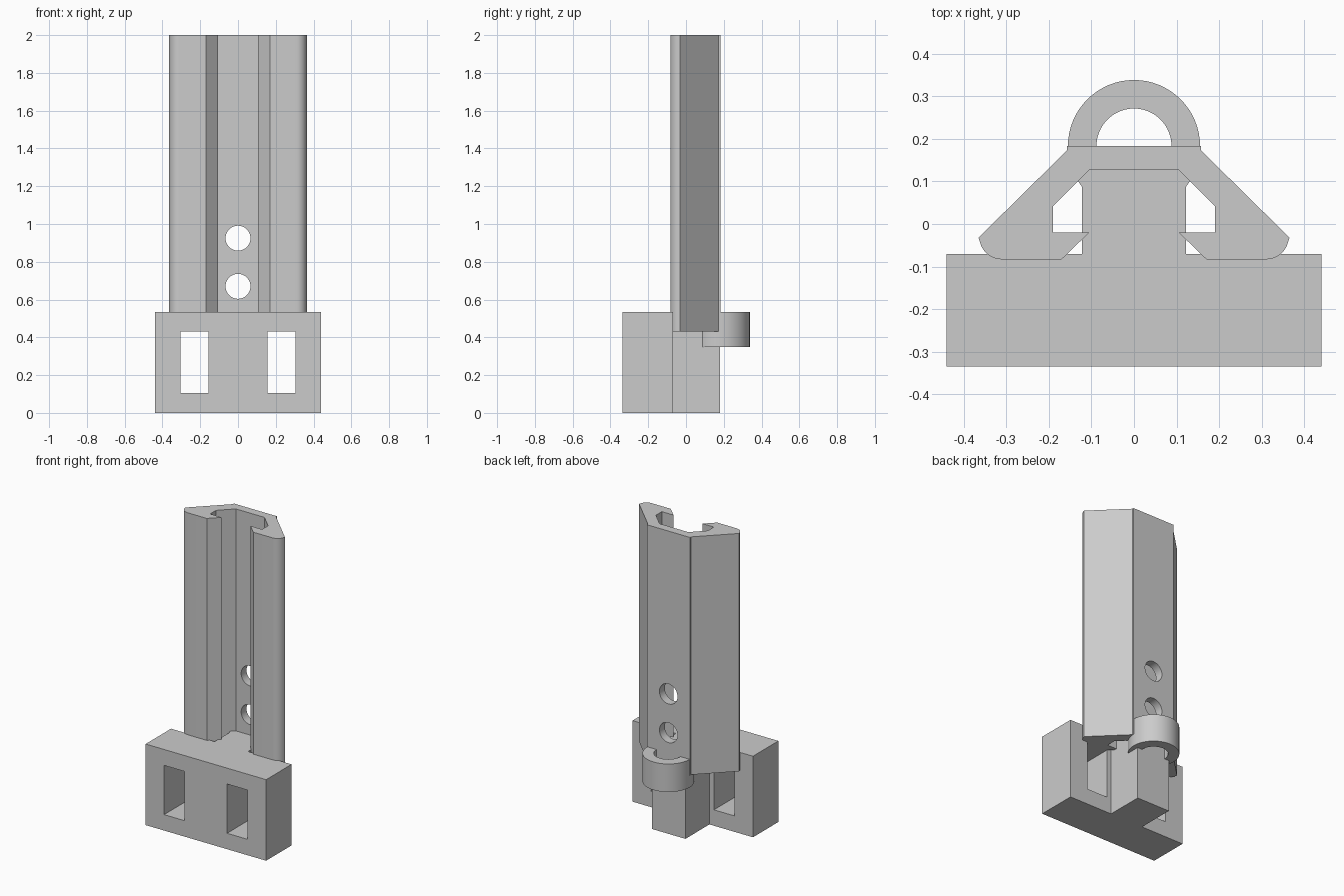
import bpy, bmesh, math

cube = bpy.data.objects.get("Cube")
if cube:
    bpy.data.objects.remove(cube, do_unlink=True)

grey = bpy.data.materials.new("plain grey")
grey.use_nodes = True
colour = (0.6, 0.6, 0.6, 1)
grey.diffuse_color = colour
grey.node_tree.nodes["Principled BSDF"].inputs["Base Color"].default_value = colour


def prism(name, outline, z0, z1):
    """Extrude an xy outline from z0 up to z1."""
    bm = bmesh.new()
    face = bm.faces.new([bm.verts.new((x, y, z0)) for x, y in outline])
    top = bmesh.ops.extrude_face_region(bm, geom=[face])["geom"]
    bmesh.ops.translate(bm, vec=(0, 0, z1 - z0),
                        verts=[v for v in top if isinstance(v, bmesh.types.BMVert)])
    bmesh.ops.recalc_face_normals(bm, faces=bm.faces)
    mesh = bpy.data.meshes.new(name)
    bm.to_mesh(mesh)
    bm.free()
    mesh.materials.append(grey)
    obj = bpy.data.objects.new(name, mesh)
    bpy.context.collection.objects.link(obj)
    return obj


def box(name, x0, x1, y0, y1, z0, z1):
    return prism(name, [(x0, y0), (x1, y0), (x1, y1), (x0, y1)], z0, z1)


def circle(radius, y=0, count=64):
    steps = [2 * math.pi * i / count for i in range(count)]
    return [(radius * math.cos(a), y + radius * math.sin(a)) for a in steps]


def cut(obj, cutter, keep=False):
    """Subtract the cutter and apply the result."""
    mod = obj.modifiers.new("cut", "BOOLEAN")
    mod.operation, mod.solver, mod.object = "DIFFERENCE", "EXACT", cutter
    bpy.context.view_layer.objects.active = obj
    bpy.ops.object.modifier_apply(modifier=mod.name)
    if not keep:
        bpy.data.objects.remove(cutter, do_unlink=True)


def smooth(obj):
    bpy.ops.object.select_all(action="DESELECT")
    obj.select_set(True)
    bpy.context.view_layer.objects.active = obj
    bpy.ops.object.shade_smooth_by_angle(angle=math.radians(30))


# Base block with two windows
block = box("base_block", -0.44, 0.44, -0.335, -0.07, 0, 0.535)
for x in (-0.305, 0.155):
    cut(block, box("window_cutter", x, x + 0.15, -0.5, 0.1, 0.105, 0.43))

# Stem holding the rail
stem = box("stem", -0.122, 0.122, -0.07, 0.18, 0, 0.535)

# Channel rail: half profile with a rounded outer corner, mirrored
corner = [(0.31 + 0.053 * math.cos(a), -0.03 + 0.053 * math.sin(a))
          for a in [math.radians(-5 - 85 * i / 10) for i in range(11)]]
half = [(0.157, 0.183), (0.157, 0.173), (0.365, -0.032)] + corner[1:] + [
    (0.17, -0.083), (0.105, -0.02), (0.19, -0.02), (0.19, 0.042), (0.105, 0.127)]
rail = prism("channel_rail", half + [(-x, y) for x, y in reversed(half)], 0.43, 2)
for z in (0.67, 0.925):
    hole = prism("hole_cutter", circle(0.066), -0.2, 0.2)
    hole.rotation_euler.x = math.pi / 2
    hole.location = (0, 0.155, z)
    bpy.context.view_layer.update()
    cut(rail, hole)
smooth(rail)

# Loop on the back
loop = prism("back_loop", circle(0.155, 0.183), 0.35, 0.535)
cut(loop, prism("loop_cutter", circle(0.088, 0.183), 0.2, 0.7))
cut(loop, box("stem_cutter", -0.122, 0.122, -0.07, 0.18, 0, 0.7))
smooth(loop)
